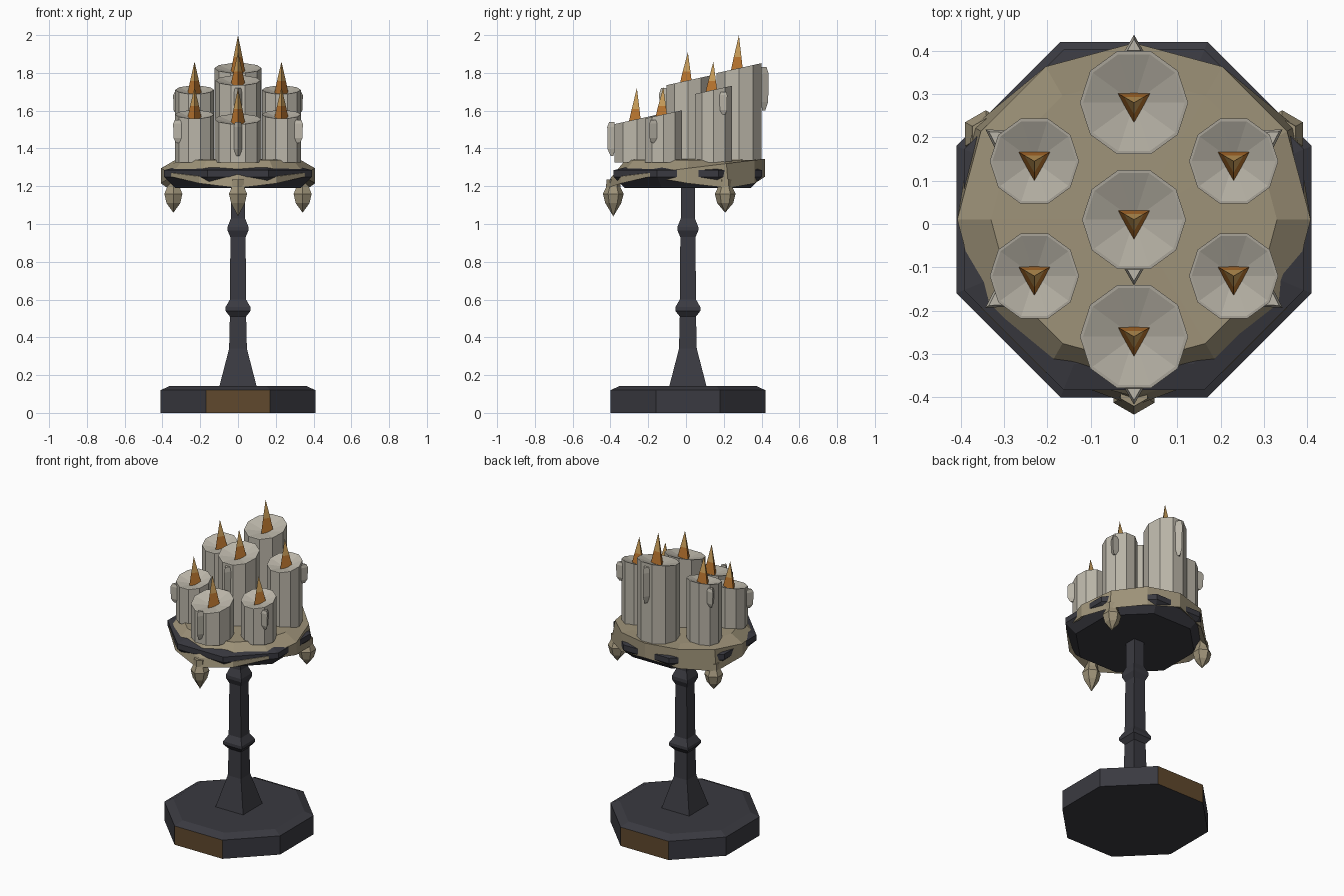
import bpy, bmesh, math

if "Cube" in bpy.data.objects:
    bpy.data.objects.remove(bpy.data.objects["Cube"])

CY = 0.01  # common axis in y


def mat(name, rgb):
    m = bpy.data.materials.new(name)
    m.diffuse_color = (*rgb, 1)
    m.use_nodes = True
    m.node_tree.nodes["Principled BSDF"].inputs["Base Color"].default_value = m.diffuse_color
    return m


IRON = mat("dark_iron", (0.042, 0.042, 0.052))
BROWN = mat("bronze_brown", (0.115, 0.066, 0.026))
TAN = mat("old_wax_tan", (0.342, 0.290, 0.190))
WAX = mat("pale_wax", (0.50, 0.47, 0.40))
ORANGE = mat("flame_orange", (0.52, 0.19, 0.03))
GOLD = mat("flame_gold", (0.64, 0.37, 0.11))


def lathe(name, rings, n, mats, start=0.0, center=(0, CY), rule=None, warp=None):
    """Stack n-sided rings (radius, z); radius 0 makes a point, open ends are capped."""
    bm = bmesh.new()
    loops = []
    for k, (r, z) in enumerate(rings):
        if r == 0:
            loops.append([bm.verts.new((center[0], center[1], z))])
            continue
        loop = []
        for i in range(n):
            a = start + 2 * math.pi * i / n
            rr, zz = warp(k, a, r, z) if warp else (r, z)
            loop.append(bm.verts.new((center[0] + rr * math.cos(a),
                                      center[1] + rr * math.sin(a), zz)))
        loops.append(loop)
    for a, b in zip(loops, loops[1:]):
        for i in range(n):
            j = (i + 1) % n
            if len(a) == 1:
                bm.faces.new((a[0], b[i], b[j]))
            elif len(b) == 1:
                bm.faces.new((a[i], a[j], b[0]))
            else:
                bm.faces.new((a[i], a[j], b[j], b[i]))
    for end in (loops[0], loops[-1]):
        if len(end) > 1:
            bm.faces.new(end)
    bmesh.ops.recalc_face_normals(bm, faces=bm.faces)
    if rule:
        for f in bm.faces:
            f.material_index = rule(f)
    me = bpy.data.meshes.new(name)
    bm.to_mesh(me)
    bm.free()
    for m in mats:
        me.materials.append(m)
    ob = bpy.data.objects.new(name, me)
    bpy.context.collection.objects.link(ob)
    return ob


OCT = math.pi / 8
# Foot: octagonal slab, front and back faces in brown
lathe("foot", [(0.444, 0), (0.444, 0.12), (0.39, 0.143)], 8, [IRON, BROWN], OCT,
      rule=lambda f: int(abs(f.normal.y) > 0.95))

# Square stem with two knots
S = math.sqrt(2)
stem = [(0.10, 0.135), (0.047, 0.34), (0.043, 0.51), (0.066, 0.54), (0.066, 0.56),
        (0.043, 0.60), (0.040, 0.93), (0.055, 0.965), (0.055, 0.985), (0.037, 1.03),
        (0.037, 1.20)]
lathe("stem", [(r * S, z) for r, z in stem], 4, [IRON], math.pi / 4)

# Iron dish under the wax
lathe("dish", [(0.36, 1.19), (0.425, 1.25), (0.425, 1.285), (0.36, 1.30)], 8, [IRON], OCT)

# Pooled wax with an uneven skirt that hangs lower at three places
DRIPS = [math.radians(d) for d in (-90, 30, 150)]


def skirt(k, a, r, z):
    near = min(abs(math.remainder(a - d, 2 * math.pi)) for d in DRIPS)
    if k == 1:    # lower edge
        return (0.43, 1.19) if near < 0.1 else (r, 1.215 if near < 0.6 else 1.25)
    if k == 2:    # upper edge, higher at the back
        return r, z + 0.05 * math.sin(a)
    return r, z


lathe("wax_pool", [(0.35, 1.265), (0.408, 1.25), (0.408, 1.295), (0.33, 1.34), (0, 1.345)],
      12, [TAN], warp=skirt)

# Hanging wax drops
for i, a in enumerate(DRIPS):
    low = 1.04 if i == 0 else 1.06
    lathe(f"hanging_drop_{i}", [(0.036, 1.235), (0.038, 1.195), (0.055, 1.16),
                                (0.042, 1.11), (0, low)], 6, [TAN], a,
          center=(0.395 * math.cos(a), CY + 0.395 * math.sin(a)))


# Candles: slanted, hollowed top, two-tone flame and one wax run each
def candle(name, x, y, r, top, tip, run_angle, run_top, run_low):
    def slant(k, a, rr, z):
        return rr, z + (0.22 * rr * math.sin(a) if k else 0)
    lathe(name, [(r, 1.325), (r, top), (r * 0.94, top), (0, top - 0.03)], 10, [WAX],
          center=(x, y), warp=slant)
    base = top - 0.035
    mid = base + 0.45 * (tip - base)
    lathe(name + "_flame", [(0.047, base), (0.027, mid), (0, tip)], 3, [ORANGE, GOLD],
          -math.pi / 2, center=(x, y),
          rule=lambda f: int(f.calc_center_median().z > mid))
    a = math.radians(run_angle)
    d = r + 0.004
    h = run_top - run_low
    lathe(name + "_wax_run", [(0.018, run_top), (0.028, run_top - 0.15 * h),
                              (0.026, run_low + 0.2 * h), (0.010, run_low)], 3, [WAX], a,
          center=(x + d * math.cos(a), y + d * math.sin(a)))


candle("back_candle", 0, 0.28, 0.125, 1.825, 2.0, 90, 1.83, 1.60)
candle("middle_candle", 0, 0.01, 0.12, 1.76, 1.91, -90, 1.72, 1.52)
candle("front_candle", 0, -0.26, 0.125, 1.555, 1.72, -90, 1.54, 1.36)
for side, s in (("left", -1), ("right", 1)):
    for part, y, top, tip, ang, rt, rl in (
            ("rear", 0.145, 1.71, 1.86, 33, 1.70, 1.58),
            ("fore", -0.12, 1.58, 1.725, -33, 1.55, 1.43)):
        candle(f"{side}_{part}_candle", s * 0.23, y, 0.103, top, tip,
               ang if s > 0 else 180 - ang, rt, rl)
